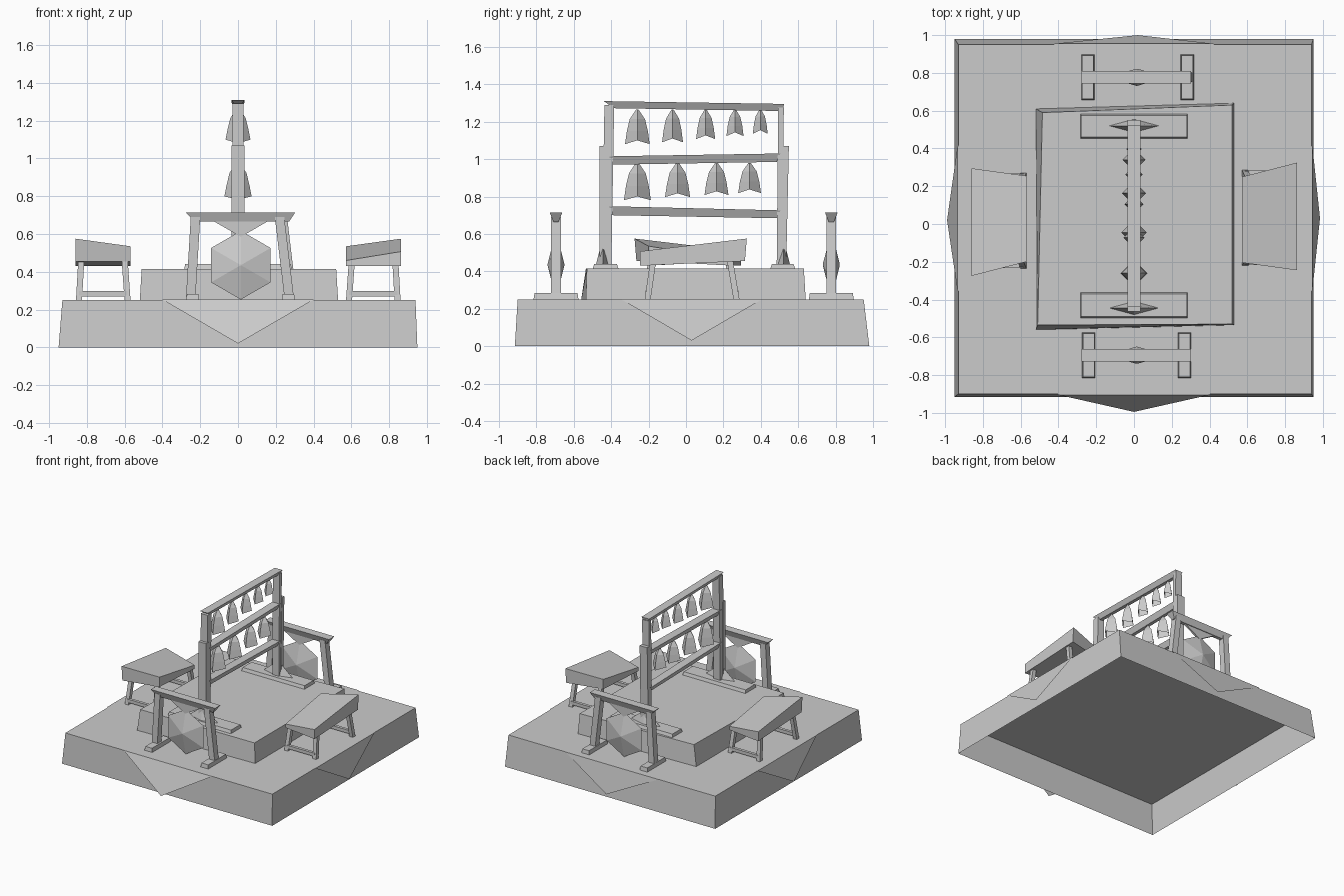
import bpy, bmesh
from math import sin, cos, pi

if "Cube" in bpy.data.objects:
    bpy.data.objects.remove(bpy.data.objects["Cube"])


def loft(name, rings, cap_start=True, cap_end=True):
    """Skin a list of equal-sized rings into a flat-shaded object."""
    bm = bmesh.new()
    vs = [[bm.verts.new(p) for p in r] for r in rings]
    n = len(rings[0])
    for a, b in zip(vs, vs[1:]):
        for i in range(n):
            j = (i + 1) % n
            bm.faces.new((a[i], a[j], b[j], b[i]))
    if cap_start:
        bm.faces.new(vs[0][::-1])
    if cap_end:
        bm.faces.new(vs[-1])
    bmesh.ops.recalc_face_normals(bm, faces=bm.faces)
    me = bpy.data.meshes.new(name)
    bm.to_mesh(me)
    bm.free()
    ob = bpy.data.objects.new(name, me)
    bpy.context.collection.objects.link(ob)
    return ob


def rect(x0, x1, y0, y1, z):
    return [(x0, y0, z), (x1, y0, z), (x1, y1, z), (x0, y1, z)]


def post(name, a, b, hx, hy):
    """Upright or leaning bar with level ends."""
    return loft(name, [rect(p[0] - hx, p[0] + hx, p[1] - hy, p[1] + hy, p[2]) for p in (a, b)])


def beam(name, top0, top1, low0, low1, axis, w_top, w_low):
    """Rail with a wide top and a narrow underside; ends are (along, z)."""
    def ring(s, t, w, c):
        pts = [(s[0], -w, s[1]), (t[0], -w, t[1]), (t[0], w, t[1]), (s[0], w, s[1])]
        return [(p[0], c + p[1], p[2]) if axis == 'x' else (c + p[1], p[0], p[2]) for p in pts]
    def build(c):
        return loft(name, [ring(low0, low1, w_low, c), ring(top0, top1, w_top, c)])
    return build


# Plinth, open underneath
loft("plinth", [rect(-.95, .95, -.915, .98, 0), rect(-.93, .94, -.90, .95, .25)], cap_start=False)

# Cloth laid over the plinth with four hanging points
octagon = [(-.4, -.905), (.4, -.905), (.945, -.35), (.945, .41),
           (.42, .955), (-.42, .955), (-.935, .41), (-.935, -.35)]
tips = [(0, -.995, .02), (.985, .03, .03), (.02, 1.0, .03), (-.99, .02, .03)]
bm = bmesh.new()
ov = [bm.verts.new((x, y, .252)) for x, y in octagon]
bm.faces.new(ov)
for i, t in enumerate(tips):
    bm.faces.new((ov[2 * i + 1], ov[2 * i], bm.verts.new(t)))
me = bpy.data.meshes.new("cloth")
bm.to_mesh(me)
bm.free()
bpy.context.collection.objects.link(bpy.data.objects.new("cloth", me))

# Raised dais, slightly crooked
loft("dais", [[(-.52, -.56, .25), (.53, -.535, .25), (.53, .64, .25), (-.52, .61, .25)],
              [(-.51, -.535, .415), (.52, -.53, .415), (.52, .63, .415), (-.485, .59, .415)]],
     cap_start=False)

# Bell rack: feet, braces, double posts
for y0, y1, yb, ins, out, top in ((-.50, -.36, -.445, -.41, -.447, 1.31),
                                  (.45, .585, .52, .508, .534, 1.295)):
    loft("rack_foot", [rect(-.285, .285, y0, y1, .41), rect(-.28, .28, y0 + .01, y1 - .01, .44)])
    loft("rack_brace", [[(-.13, yb, .44), (0, yb - .035, .44), (.13, yb, .44), (0, yb + .035, .44)],
                        [(-.01, yb, .54), (0, yb - .01, .54), (.01, yb, .54), (0, yb + .01, .54)]])
    post("rack_post", (0, yb + (.02 if yb < 0 else -.02), .44), (0, ins, top - .02), .03,
         .026 if yb < 0 else .015)
    post("rack_outer_post", (0, yb, .44), (0, out, 1.07), .034, .016)

# Rack rails
for t0, t1, l0, l1 in (((-.44, 1.31), (.525, 1.295), (-.385, 1.272), (.515, 1.257)),
                       ((-.41, 1.015), (.505, 1.03), (-.40, .97), (.485, .985)),
                       ((-.41, .748), (.505, .726), (-.40, .70), (.485, .684))):
    beam("rack_rail", t0, t1, l0, l1, 'y', .034, .014)(0)


# Four-cornered bells, open at the mouth
def bell(y, z_top, z_low, r):
    h = z_top - z_low
    def ring(f, z, lift=0):
        return [(r * f, y, z + lift), (0, y + r * f, z), (-r * f, y, z + lift), (0, y - r * f, z)]
    loft("bell", [ring(.1, z_top), ring(.62, z_top - .28 * h),
                  ring(.85, z_top - .62 * h), ring(1, z_low, .02)], cap_end=False)


for y, z, r in ((-.26, 1.08, .066), (-.072, 1.09, .056), (.105, 1.107, .051),
                (.262, 1.123, .046), (.397, 1.135, .040)):
    bell(y, 1.265, z, r)
for y, z, r in ((-.26, .78, .072), (-.045, .797, .067), (.163, .808, .064), (.34, .818, .061)):
    bell(y, .98, z, r)

# Hanging drums on their stands, front and back
for cy, dx in ((-.695, 0), (.777, .015)):
    for xf, xb, xt in ((-.24 + dx * -.3, -.25, -.225), (.267 + dx, .27 + dx, .22 + dx)):
        loft("drum_foot", [rect(xf - .035, xf + .035, cy - .12, cy + .12, .25),
                           rect(xf - .03, xf + .03, cy - .115, cy + .115, .283)])
        post("drum_post", (xb, cy, .27), (xt, cy, .69), .025, .026)
    beam("drum_beam", (-.278, .715), (.303, .715), (-.23, .665), (.27, .665), 'x', .034, .014)(cy)
    loft("drum_hanger", [[(-.15, y, .68), (.18, y, .68), (.015, y, .585)]
                         for y in (cy - .008, cy + .008)])
    hexagon = lambda r, y: [(.015 + r * sin(i * pi / 3), y, .435 + r * cos(i * pi / 3))
                            for i in range(6)]
    loft("drum", [hexagon(.004, cy - .045), hexagon(.182, cy), hexagon(.004, cy + .045)])

# Two tilted tables, one the half-turn of the other
for s, ox, oy in ((1, .003, .03), (-1, 0, .02)):
    def place(pts):
        return [(s * x + ox, s * y + oy, z) for x, y, z in pts]
    loft("table_top", [place([(.57, -.235, .43), (.86, -.275, .43), (.86, .285, .455), (.57, .22, .455)]),
                       place([(.57, -.235, .46), (.86, -.275, .507), (.86, .295, .575), (.57, .22, .535)])])
    for ye, yt in ((-.235, -.205), (.24, .205)):
        for xe, xt in ((.585, .60), (.842, .83)):
            a = place([(xe, ye, .25)])[0]
            b = place([(xt, yt, .46)])[0]
            post("table_leg", a, b, .016, .016)
        c = place([(.585, ye, .27), (.842, ye, .27)])
        xs = sorted(p[0] for p in c)
        loft("table_stretcher", [rect(xs[0], xs[1], c[0][1] - .012, c[0][1] + .012, z)
                                 for z in (.27, .297)])
